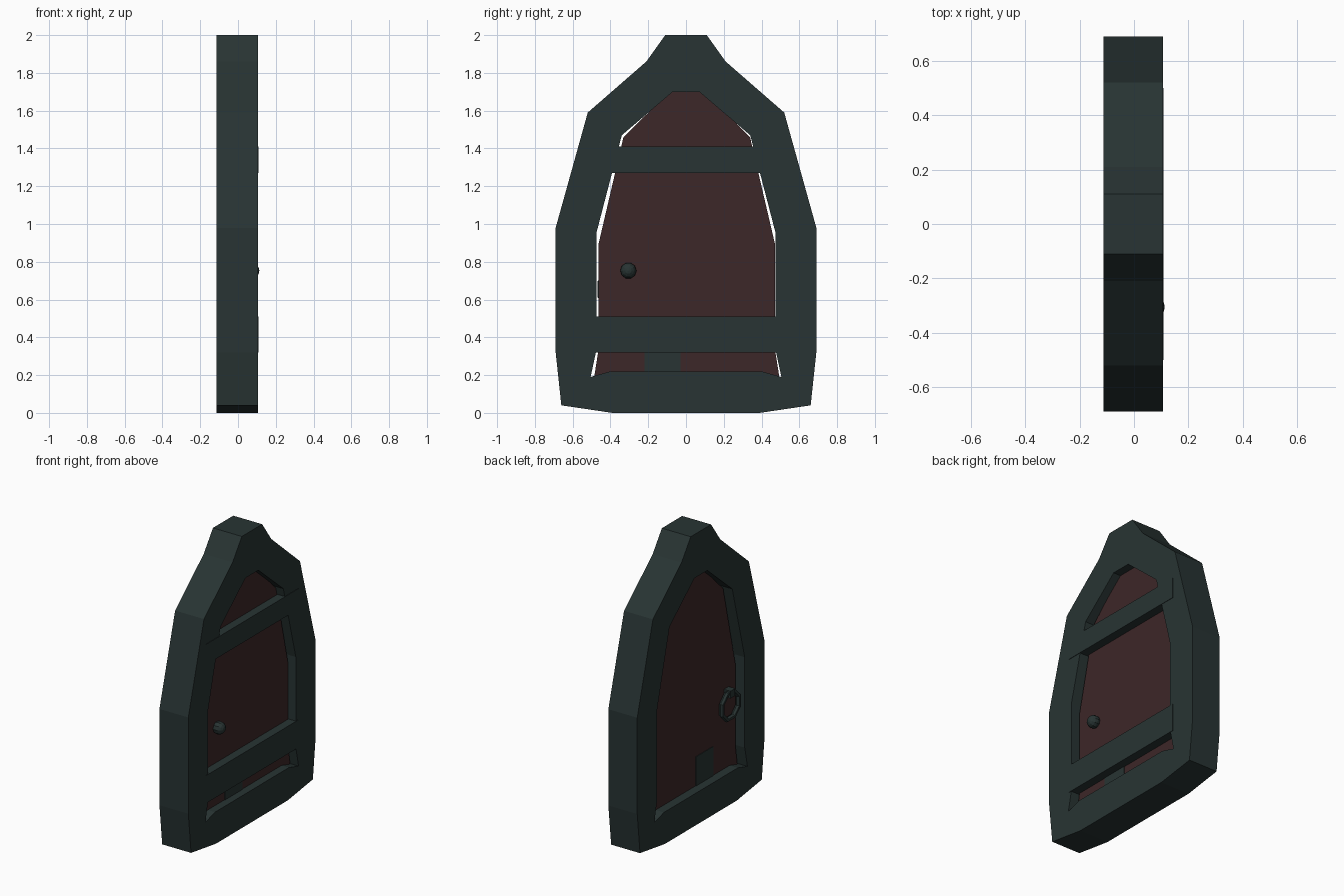
import bpy, bmesh, math
from mathutils import Matrix

if "Cube" in bpy.data.objects:
    bpy.data.objects.remove(bpy.data.objects["Cube"])


def material(name, rgb):
    m = bpy.data.materials.new(name)
    m.diffuse_color = (*rgb, 1)
    m.use_nodes = True
    m.node_tree.nodes["Principled BSDF"].inputs["Base Color"].default_value = m.diffuse_color
    return m


GREEN = material("dark slate green", (0.021, 0.034, 0.033))
RED = material("dark red wood", (0.046, 0.020, 0.021))


def finish(name, bm, mat):
    bmesh.ops.recalc_face_normals(bm, faces=bm.faces)
    me = bpy.data.meshes.new(name)
    bm.to_mesh(me)
    bm.free()
    me.materials.append(mat)
    ob = bpy.data.objects.new(name, me)
    bpy.context.collection.objects.link(ob)
    return ob


def mirrored(half):
    # closed (y, z) loop from its right half, listed top to bottom
    return half + [(-y, z) for y, z in reversed(half)]


def slab(name, loop, x0, x1, mat, dy=0):
    # extrude a (y, z) outline along x
    bm = bmesh.new()
    a, b = [[bm.verts.new((x, y + dy, z)) for y, z in loop] for x in (x0, x1)]
    bm.faces.new(a)
    bm.faces.new(b)
    n = len(loop)
    for i in range(n):
        j = (i + 1) % n
        bm.faces.new((a[i], a[j], b[j], b[i]))
    return finish(name, bm, mat)


def box(name, x0, x1, y0, y1, z0, z1, mat):
    return slab(name, [(y0, z0), (y1, z0), (y1, z1), (y0, z1)], x0, x1, mat)


# surrounding frame: outer and inner outlines bridged front and back
outer = mirrored([(.11, 2), (.21, 1.86), (.52, 1.59), (.69, .98),
                  (.69, .32), (.66, .04), (.39, 0)])
inner = mirrored([(.07, 1.70), (.20, 1.589), (.34, 1.47), (.475, .95),
                  (.475, .33), (.505, .19), (.40, .22)])
bm = bmesh.new()
rings = [[bm.verts.new((x, y, z)) for y, z in loop]
         for loop, x in ((outer, -.113), (outer, .106), (inner, .106), (inner, -.113))]
for k in range(4):
    a, b = rings[k], rings[(k + 1) % 4]
    for i in range(len(a)):
        j = (i + 1) % len(a)
        bm.faces.new((a[i], a[j], b[j], b[i]))
finish("door_frame", bm, GREEN)

# door panel, slightly loose inside the frame
slab("door_panel", mirrored([(.07, 1.72), (.335, 1.46), (.468, .89), (.468, .33),
                             (.49, .19), (.40, .20)]), -.05, .05, RED, dy=.004)

# cross bars on the front side
box("upper_bar", .03, .109, -.50, .50, 1.27, 1.41, GREEN)
box("lower_bar", .03, .109, -.50, .50, .32, .51, GREEN)

# small flap at the foot of the door
box("flap", -.054, .054, -.22, -.03, .215, .42, GREEN)

# round knob on the front
bm = bmesh.new()
bmesh.ops.create_uvsphere(bm, u_segments=10, v_segments=8, radius=.043,
                          matrix=Matrix.Translation((.07, -.305, .753)) @ Matrix.Rotation(math.pi / 2, 4, 'Y'))
finish("knob", bm, GREEN)

# ring handle and its mount on the back
bm = bmesh.new()
SEG, SIDES = 8, 6
ring = []
for i in range(SEG):
    t = 2 * math.pi * (i + .5) / SEG
    ring.append([])
    for k in range(SIDES):
        p = 2 * math.pi * k / SIDES
        r = .095 + .017 * math.cos(p)
        ring[i].append(bm.verts.new((-.078 + .017 * math.sin(p),
                                     -.365 + r * math.cos(t), .655 + r * math.sin(t))))
for i in range(SEG):
    for k in range(SIDES):
        a, b, l = ring[i], ring[(i + 1) % SEG], (k + 1) % SIDES
        bm.faces.new((a[k], b[k], b[l], a[l]))
finish("ring_handle", bm, GREEN)
box("ring_mount", -.10, -.045, -.39, -.34, .715, .765, GREEN)
